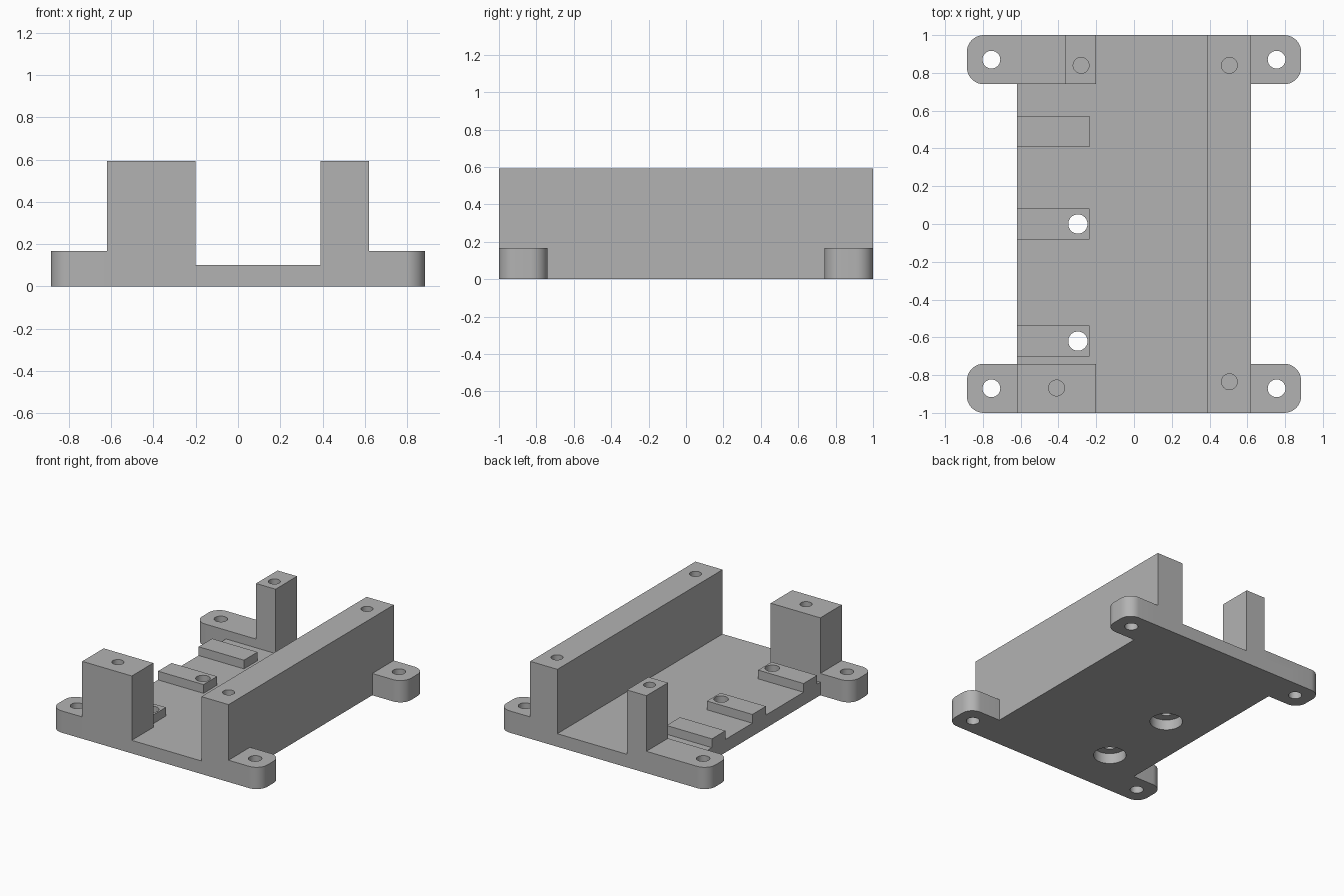
import bpy, bmesh
from math import sin, cos, pi

if "Cube" in bpy.data.objects:
    bpy.data.objects.remove(bpy.data.objects["Cube"], do_unlink=True)

grey = bpy.data.materials.new("plain grey")
grey.use_nodes = True
grey.diffuse_color = (0.45, 0.45, 0.45, 1)
grey.node_tree.nodes["Principled BSDF"].inputs["Base Color"].default_value = grey.diffuse_color

FLOOR, EAR_TOP, TOP = 0.1, 0.167, 0.593
SIDE, EAR_X, EAR_Y, ROUND = 0.62, 0.885, 0.74, 0.09


def prism(name, outline, z0, z1):
    """Extrude a flat outline from z0 to z1."""
    bm = bmesh.new()
    face = bm.faces.new([bm.verts.new((x, y, z0)) for x, y in outline])
    grown = bmesh.ops.extrude_face_region(bm, geom=[face])["geom"]
    for v in grown:
        if isinstance(v, bmesh.types.BMVert):
            v.co.z = z1
    bmesh.ops.recalc_face_normals(bm, faces=bm.faces[:])
    mesh = bpy.data.meshes.new(name)
    bm.to_mesh(mesh)
    bm.free()
    mesh.materials.append(grey)
    ob = bpy.data.objects.new(name, mesh)
    bpy.context.collection.objects.link(ob)
    return ob


def box(name, x0, x1, y0, y1, z0, z1):
    return prism(name, [(x0, y0), (x1, y0), (x1, y1), (x0, y1)], z0, z1)


def arc(cx, cy, r, start, end, n):
    return [(cx + r * cos(start + (end - start) * i / n),
             cy + r * sin(start + (end - start) * i / n)) for i in range(n + 1)]


def drill(x, y, r, z0, z1):
    return prism("drill", arc(x, y, r, 0, 2 * pi, 40)[:-1], z0, z1)


def ear(name, sx, sy, inner):
    """Mounting ear with two rounded outer corners."""
    cx = EAR_X - ROUND
    pts = [(inner, EAR_Y)]
    pts += arc(cx, EAR_Y + ROUND, ROUND, -pi / 2, 0, 10)
    pts += arc(cx, 1 - ROUND, ROUND, 0, pi / 2, 10)
    pts += [(inner, 1)]
    return prism(name, [(sx * x, sy * y) for x, y in pts], 0, EAR_TOP)


body = box("mounting_bracket", -SIDE, SIDE, -1, 1, 0, FLOOR)

# Long wall, two posts and three support bars
parts = [
    box("long_wall", 0.39, SIDE, -1, 1, 0, TOP),
    box("front_post", -SIDE, -0.2, -1, -EAR_Y, 0, TOP),
    box("back_post", -0.365, -0.2, EAR_Y, 1, 0, TOP),
]
for y in (-0.62, 0, 0.49):
    parts.append(box("support_bar", -SIDE, -0.235, y - 0.082, y + 0.082, 0.05, EAR_TOP))

# Corner ears; the back right one runs inward to its post
cutters = []
for sx in (-1, 1):
    for sy in (-1, 1):
        inner = 0.3 if (sx, sy) == (-1, 1) else 0.5
        parts.append(ear("corner_ear", sx, sy, inner))
        cutters.append(drill(sx * 0.755, sy * 0.87, 0.047, -0.1, 0.3))

# Blind screw holes in the tops
for x, y in ((-0.28, 0.84), (0.505, 0.84), (0.505, -0.835), (-0.41, -0.868)):
    cutters.append(drill(x, y, 0.042, TOP - 0.3, TOP + 0.1))

# Through holes in two bars, with wide recesses underneath
for y in (-0.62, 0):
    cutters.append(drill(-0.297, y, 0.051, -0.1, 0.3))
    cutters.append(drill(-0.297, y, 0.115, -0.1, 0.08))

# Merge everything into one solid
bpy.context.view_layer.objects.active = body
for group, operation in ((parts, 'UNION'), (cutters, 'DIFFERENCE')):
    for ob in group:
        mod = body.modifiers.new("join", 'BOOLEAN')
        mod.operation, mod.solver, mod.object = operation, 'EXACT', ob
        bpy.ops.object.modifier_apply(modifier=mod.name)
        bpy.data.objects.remove(ob, do_unlink=True)

bpy.ops.object.select_all(action='DESELECT')
body.select_set(True)
bpy.ops.object.shade_smooth_by_angle(angle=pi / 6)
